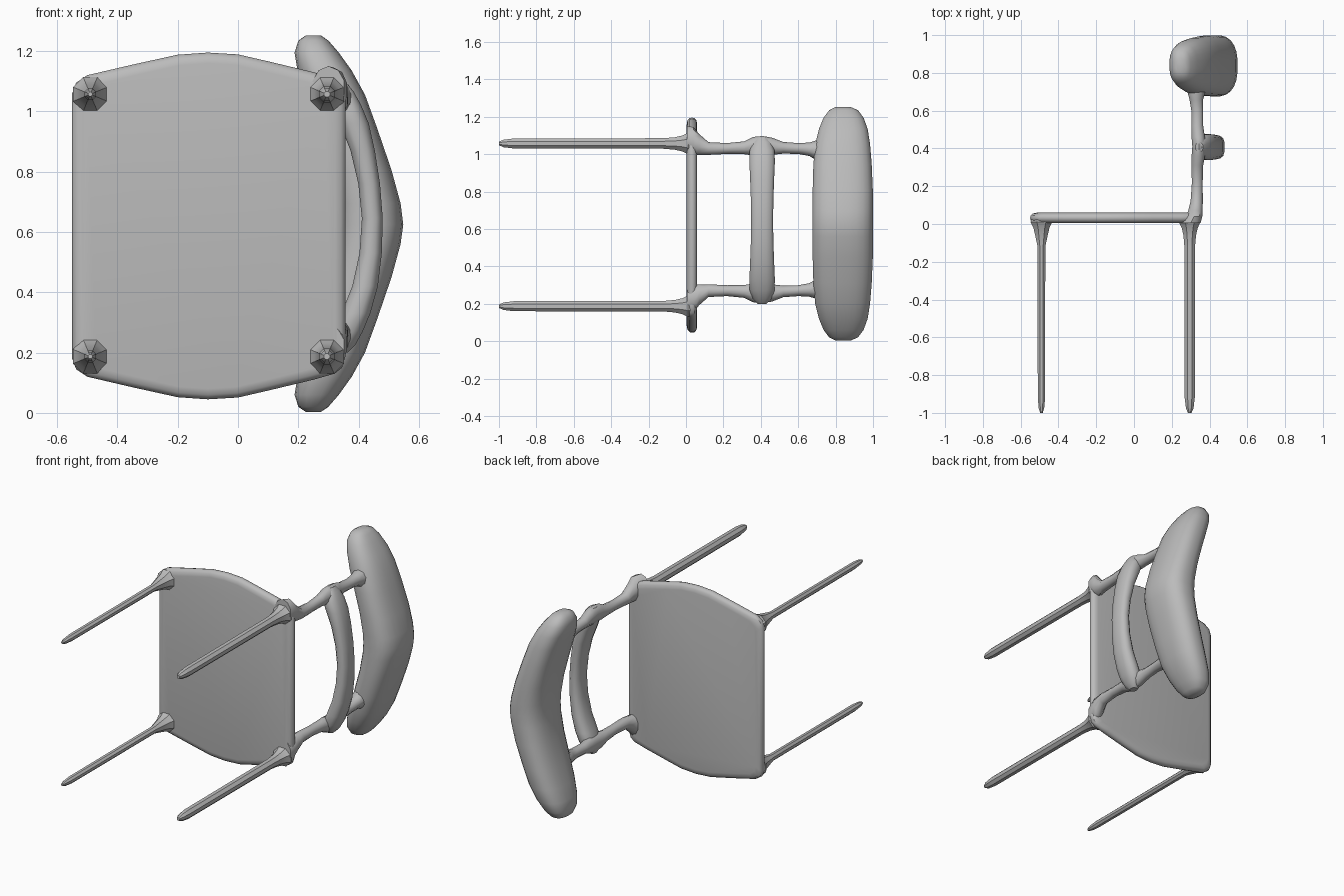
import bpy, bmesh, math
from mathutils import Vector

if "Cube" in bpy.data.objects:
    bpy.data.objects.remove(bpy.data.objects["Cube"])

grey = bpy.data.materials.new("plain_grey")
grey.diffuse_color = (0.5, 0.5, 0.5, 1)
grey.use_nodes = True
grey.node_tree.nodes["Principled BSDF"].inputs["Base Color"].default_value = grey.diffuse_color


def finish(name, bm, angle=40):
    bmesh.ops.recalc_face_normals(bm, faces=bm.faces)
    me = bpy.data.meshes.new(name)
    bm.to_mesh(me)
    bm.free()
    ob = bpy.data.objects.new(name, me)
    bpy.context.collection.objects.link(ob)
    me.materials.append(grey)
    bpy.ops.object.select_all(action='DESELECT')
    ob.select_set(True)
    bpy.context.view_layer.objects.active = ob
    bpy.ops.object.shade_smooth_by_angle(angle=math.radians(angle))
    return ob


def ring(center, u, v, n, power=2.0):
    """Superellipse cross-section spanned by the half-axes u and v."""
    pts = []
    for i in range(n):
        a = 2 * math.pi * (i + 0.5) / n
        c, s = math.cos(a), math.sin(a)
        c = math.copysign(abs(c) ** (2 / power), c)
        s = math.copysign(abs(s) ** (2 / power), s)
        pts.append(Vector(center) + Vector(u) * c + Vector(v) * s)
    return pts


def loft(name, rings, angle=40):
    """Skin a closed body through a list of cross-sections."""
    bm = bmesh.new()
    rows = [[bm.verts.new(p) for p in r] for r in rings]
    n = len(rows[0])
    for a, b in zip(rows, rows[1:]):
        for i in range(n):
            j = (i + 1) % n
            bm.faces.new((a[i], a[j], b[j], b[i]))
    bm.faces.new(rows[0])
    bm.faces.new(rows[-1])
    return finish(name, bm, angle)


# Seat: bowed panel with rounded rim, built as stacked outlines
half = [(-.55, .44), (-.537, .475), (-.5, .50), (-.35, .535), (-.2, .568), (-.1, .575),
        (0, .569), (.1, .546), (.25, .51), (.32, .49), (.345, .47), (.357, .43)]
outline = half + [(x, -z) for x, z in reversed(half)]
layers = []
for y, inset in ((.004, .035), (.008, .015), (.02, .003), (.032, 0),
                 (.046, .003), (.056, .015), (.06, .035)):
    layers.append([Vector((-.097 + (x + .097) * (1 - inset / .45), y,
                           .62 + z * (1 - inset / .57))) for x, z in outline])
loft("seat", layers)

# Legs: slim octagonal rods, flared into the seat, blunt pointed tips
for side, x, r in (("left", -.49, .021), ("right", .295, .029)):
    for level, z in (("lower", .187), ("upper", 1.057)):
        prof = [(-1, .35), (-.975, .75), (-.92, 1), (-.12, 1.05)]
        rings = [ring((x, y, z), (r * k, 0, 0), (0, 0, r * k), 8) for y, k in prof]
        rings += [ring((x, y, z), (q, 0, 0), (0, 0, q), 8)
                  for y, q in ((-.06, .036), (-.02, .046), (.01, .062), (.03, .055))]
        loft(f"{side}_{level}_leg", rings)

# Back posts: thin, thicker where they meet seat, rail and headrest
for level, z, s in (("lower", .27, 1), ("upper", 1.03, -1)):
    # y, x, offset outwards in z, half width x, half width z
    prof = [(.005, .30, .05, .055, .07), (.04, .318, .04, .046, .075),
            (.07, .325, .022, .04, .056), (.12, .332, .0, .034, .034),
            (.22, .335, 0, .03, .029), (.31, .335, .004, .033, .034),
            (.36, .34, .012, .037, .05), (.41, .345, .015, .038, .052),
            (.46, .34, .012, .037, .046), (.52, .335, .004, .033, .031),
            (.6, .335, 0, .033, .029), (.66, .33, -.004, .038, .036),
            (.70, .33, -.01, .05, .055), (.75, .335, -.01, .05, .055)]
    loft(f"{level}_back_post", [ring((x, y, z - s * o), (a, 0, 0), (0, 0, b), 10)
                                for y, x, o, a, b in prof])

# Middle rail: bowed backwards between the posts
prof = [(.20, .325, .365, .025), (.225, .312, .39, .05), (.27, .315, .415, .068),
        (.33, .342, .44, .07), (.42, .378, .465, .066), (.53, .402, .478, .062),
        (.645, .41, .481, .06), (.76, .398, .472, .062), (.87, .372, .455, .066),
        (.96, .336, .435, .07), (1.02, .315, .41, .068), (1.065, .312, .385, .05),
        (1.09, .325, .365, .025)]
loft("middle_rail", [ring(((a + b) / 2, .407, z), ((b - a) / 2, 0, 0), (0, w, 0), 12, 2.6)
                     for z, a, b, w in prof])

# Headrest: thick padded crescent; z, inner x, outer x, low y, high y
prof = [(.003, .225, .275, .80, .88), (.02, .20, .30, .765, .92),
        (.06, .187, .335, .735, .95), (.12, .197, .378, .71, .972),
        (.2, .222, .422, .69, .985), (.31, .258, .462, .68, .994),
        (.45, .297, .51, .676, 1), (.56, .316, .54, .675, 1), (.625, .32, .549, .675, 1)]
prof += [(1.255 - z, a, b, c, d) for z, a, b, c, d in reversed(prof[:-1])]
loft("headrest", [ring(((a + b) / 2, (c + d) / 2, z), ((b - a) / 2, 0, 0),
                       (0, (d - c) / 2, 0), 24, 2.5) for z, a, b, c, d in prof], 50)
